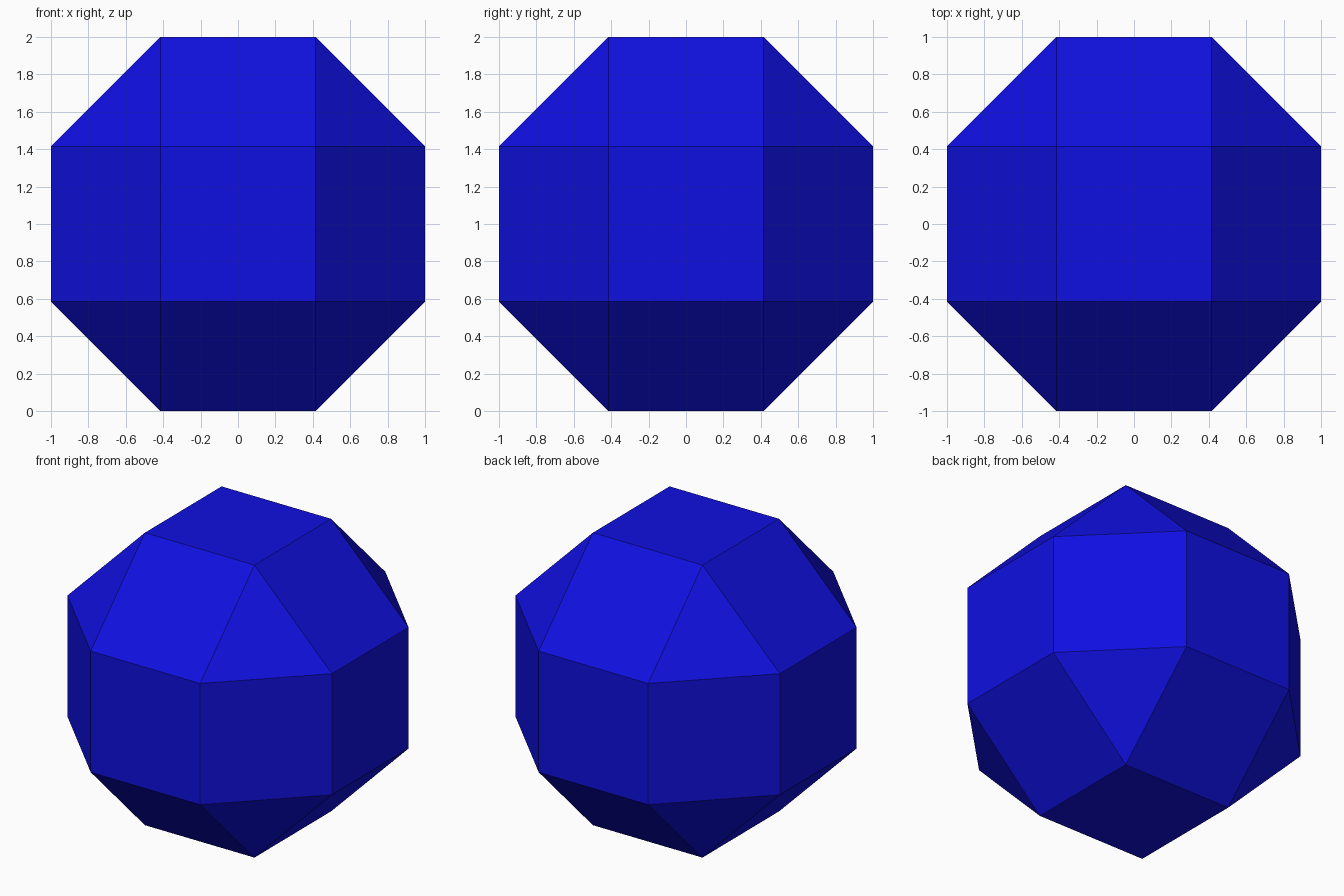
import bpy, bmesh, math
from itertools import product

if "Cube" in bpy.data.objects:
    bpy.data.objects.remove(bpy.data.objects["Cube"], do_unlink=True)

# Blue surface colour
blue = bpy.data.materials.new("deep_blue")
blue.use_nodes = True
colour = (0.005, 0.005, 0.75, 1.0)
blue.diffuse_color = colour
bsdf = next(n for n in blue.node_tree.nodes if n.type == 'BSDF_PRINCIPLED')
bsdf.inputs["Base Color"].default_value = colour

# Corners: one coordinate at full reach, the other two at half an edge length
HALF_EDGE = math.sqrt(2) - 1
bm = bmesh.new()
for axis in range(3):
    for signs in product((-1, 1), repeat=3):
        bm.verts.new([s * (1 if i == axis else HALF_EDGE) + (i == 2)
                      for i, s in enumerate(signs)])

# Wrap the corners, then merge flat triangles into square faces
bmesh.ops.convex_hull(bm, input=bm.verts[:])
bmesh.ops.dissolve_limit(bm, angle_limit=math.radians(1),
                         verts=bm.verts[:], edges=bm.edges[:])
bmesh.ops.recalc_face_normals(bm, faces=bm.faces[:])

mesh = bpy.data.meshes.new("faceted_ball")
bm.to_mesh(mesh)
bm.free()
mesh.materials.append(blue)
ball = bpy.data.objects.new("faceted_ball", mesh)
bpy.context.collection.objects.link(ball)
